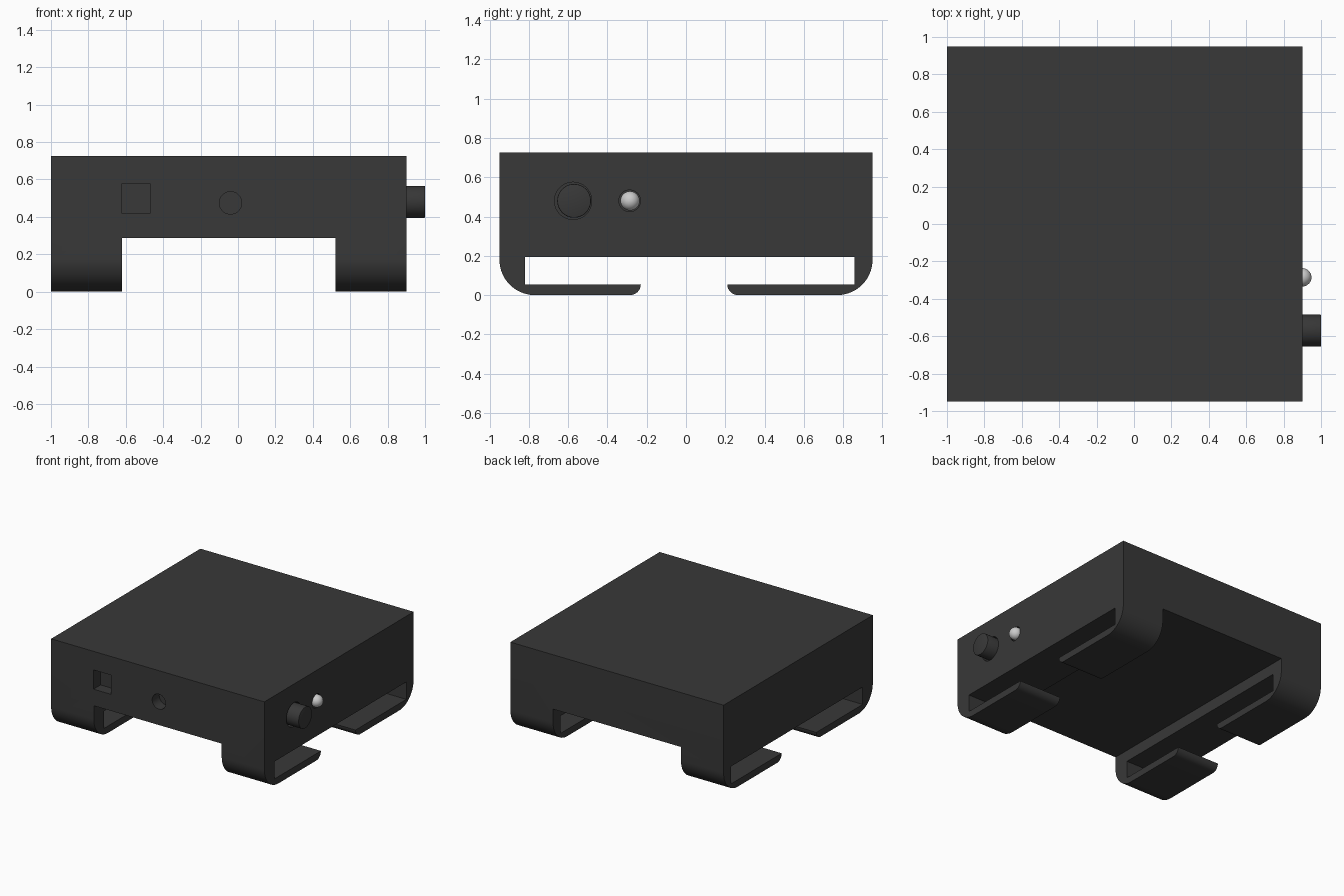
import bpy, bmesh
from math import pi, cos, sin
from mathutils import Matrix, Vector

if "Cube" in bpy.data.objects:
    bpy.data.objects.remove(bpy.data.objects["Cube"])


def material(name, rgb):
    m = bpy.data.materials.new(name)
    m.diffuse_color = (*rgb, 1)
    m.use_nodes = True
    m.node_tree.nodes["Principled BSDF"].inputs["Base Color"].default_value = m.diffuse_color
    return m


dark = material("dark_plastic", (0.04, 0.04, 0.04))
light = material("light_lens", (0.8, 0.8, 0.8))


def make(name, bm, mat=None):
    bmesh.ops.recalc_face_normals(bm, faces=bm.faces)
    me = bpy.data.meshes.new(name)
    bm.to_mesh(me)
    bm.free()
    ob = bpy.data.objects.new(name, me)
    bpy.context.collection.objects.link(ob)
    if mat:
        me.materials.append(mat)
    return ob


def smooth(ob):
    bpy.ops.object.select_all(action='DESELECT')
    ob.select_set(True)
    bpy.context.view_layer.objects.active = ob
    bpy.ops.object.shade_smooth_by_angle()


def box(name, lo, hi):
    lo, hi = Vector(lo), Vector(hi)
    bm = bmesh.new()
    bmesh.ops.create_cube(bm, size=1, matrix=Matrix.Translation((lo + hi) / 2) @ Matrix.Diagonal((*(hi - lo), 1)))
    return make(name, bm)


def rod(name, centre, r, depth, axis, mat=None):
    bm = bmesh.new()
    rot = Matrix.Rotation(pi / 2, 4, 'Y' if axis == 'x' else 'X')
    bmesh.ops.create_cone(bm, cap_ends=True, segments=48, radius1=r, radius2=r,
                          depth=depth, matrix=Matrix.Translation(centre) @ rot)
    return make(name, bm, mat)


def arc(cy, cz, r, a0, a1, n):
    return [(cy + r * cos(a0 + (a1 - a0) * i / n), cz + r * sin(a0 + (a1 - a0) * i / n))
            for i in range(n + 1)]


# Housing: side profile with two hooked lips, extruded along x
W, H, R, r = 0.95, 0.725, 0.18, 0.055
profile = [(W, H), (-W, H)]
profile += arc(-W + R, R, R, pi, 1.5 * pi, 16)            # left outer corner
profile += arc(-0.23 - r, r, r, -pi / 2, 0, 8)            # left lip end
profile += [(-0.82, r), (-0.82, 0.195), (0.857, 0.195), (0.857, r)]
profile += arc(0.21 + r, r, r, pi, 1.5 * pi, 8)           # right lip end
profile += arc(W - R, R, R, -pi / 2, 0, 16)               # right outer corner
bm = bmesh.new()
face = bm.faces.new([bm.verts.new((-1, y, z)) for y, z in profile])
ext = bmesh.ops.extrude_face_region(bm, geom=[face])
bmesh.ops.translate(bm, vec=(1.9, 0, 0),
                    verts=[v for v in ext['geom'] if isinstance(v, bmesh.types.BMVert)])
housing = make("housing", bm, dark)

# Middle clearance between the hooks, front sockets, side openings
cutters = [
    box("clearance_cutter", (-0.62, -1.2, -0.2), (0.52, 1.2, 0.287)),
    box("square_socket_cutter", (-0.623, -1.05, 0.42), (-0.468, -0.86, 0.575)),
    rod("round_socket_cutter", (-0.04, -0.955, 0.475), 0.06, 0.19, 'y'),
    rod("button_hole_cutter", (0.9, -0.575, 0.48), 0.095, 0.19, 'x'),
    rod("lens_hole_cutter", (0.9, -0.287, 0.48), 0.055, 0.19, 'x'),
]
for c in cutters:
    c.hide_render = True
    mod = housing.modifiers.new(c.name, 'BOOLEAN')
    mod.operation, mod.solver, mod.object = 'DIFFERENCE', 'EXACT', c
    bpy.context.view_layer.objects.active = housing
    bpy.ops.object.modifier_apply(modifier=mod.name)
    bpy.data.objects.remove(c)
smooth(housing)

# Push button
button = rod("push_button", (0.9025, -0.57, 0.48), 0.086, 0.195, 'x', dark)
bm = bmesh.new()
bm.from_mesh(button.data)
rim = [e for e in bm.edges if all(v.co.x > 0.95 for v in e.verts)]
bmesh.ops.bevel(bm, geom=rim, offset=0.005, segments=2, profile=0.5, affect='EDGES')
bm.to_mesh(button.data)
bm.free()
smooth(button)

# Indicator lens
bm = bmesh.new()
bmesh.ops.create_uvsphere(bm, u_segments=32, v_segments=16, radius=0.049,
                          matrix=Matrix.Translation((0.9, -0.285, 0.48)))
smooth(make("indicator_lens", bm, light))
